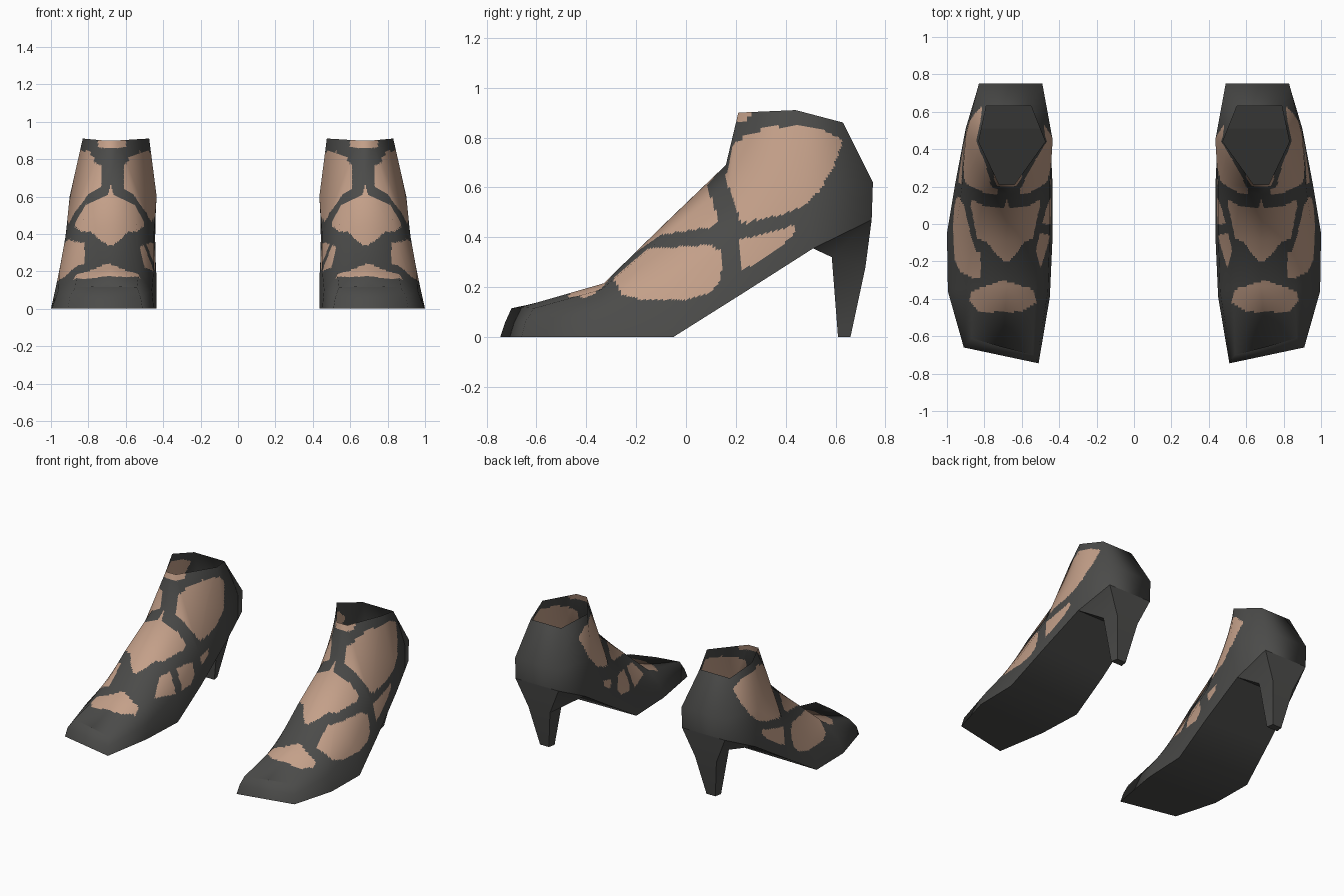
import bpy, bmesh
from mathutils import Vector

if "Cube" in bpy.data.objects:
    bpy.data.objects.remove(bpy.data.objects["Cube"])


def material(name, rgb):
    m = bpy.data.materials.new(name)
    m.diffuse_color = (*rgb, 1)
    m.use_nodes = True
    m.node_tree.nodes["Principled BSDF"].inputs["Base Color"].default_value = m.diffuse_color
    return m


LEATHER = material("charcoal leather", (0.07, 0.07, 0.067))
SKIN = material("skin tone", (0.55, 0.35, 0.25))

# Cross-sections from toe to heel; each runs outer sole edge, over the foot, inner sole edge
TOE = [(.91, -.66, 0), (.90, -.645, .06), (.87, -.61, .115), (.70, -.66, .12),
       (.54, -.70, .115), (.52, -.725, .06), (.51, -.745, 0)]
BALL = [(.995, -.36, 0), (.96, -.35, .10), (.86, -.34, .19), (.68, -.33, .215),
        (.53, -.34, .19), (.46, -.36, .10), (.45, -.39, 0)]
ARCH = [(1.0, -.05, 0), (.955, -.06, .20), (.84, -.08, .41), (.68, -.09, .45),
        (.54, -.08, .41), (.45, -.06, .20), (.435, -.06, 0)]
INSTEP = [(.955, .22, .17), (.92, .20, .40), (.80, .175, .62), (.68, .16, .69),
          (.56, .175, .62), (.45, .20, .40), (.435, .20, .16)]
ANKLE = [(.90, .51, .355), (.90, .47, .60), (.83, .44, .91),
         (.475, .44, .91), (.435, .45, .60), (.45, .51, .355)]
BACK = [(.83, .745, .47), (.83, .75, .62), (.79, .63, .86),
        (.55, .63, .86), (.49, .75, .62), (.49, .745, .47)]
THROAT = [(.72, .21, .90), (.64, .21, .90)]

# Skin openings between the straps, as (y, z) outlines
OUTER = [
    [(.14, .69), (.19, .77), (.24, .81), (.33, .84), (.45, .85), (.55, .83), (.63, .79),
     (.60, .70), (.54, .59), (.48, .53), (.38, .49), (.22, .455), (.19, .55)],
    [(-.31, .25), (-.28, .22), (-.26, .17), (-.18, .15), (0, .15), (.10, .18), (.14, .23),
     (.145, .34), (.10, .37), (-.05, .36), (-.19, .35)],
    [(.21, .39), (.30, .41), (.44, .45), (.44, .42), (.38, .36), (.28, .29), (.22, .27)],
]
INNER = [
    [(.14, .69), (.19, .77), (.25, .81), (.35, .84), (.46, .84), (.53, .77), (.47, .62),
     (.38, .52), (.23, .46), (.19, .55)],
    [(0, .20), (.10, .21), (.14, .26), (.13, .35), (0, .35)],
    [(-.23, .22), (-.06, .20), (-.05, .34), (-.14, .33)],
    [(.21, .36), (.30, .39), (.30, .35), (.22, .30)],
]
VAMP = [(-.2, .34), (-.1, .41), (.10, .44), (.13, .47), (.085, .61), (.14, .67), (0, .8), (-.3, .4)]
TONGUE = [(.15, .92), (.19, .86), (.22, .86), (.25, .875), (.29, .92)]
# Opening over the toes, as an (x, y) outline
TOES = [(.52, -.42), (.60, -.47), (.83, -.47), (.88, -.41), (.87, -.36), (.70, -.30), (.54, -.35)]


def inside(poly, a, b):
    hit = False
    for (a1, b1), (a2, b2) in zip(poly, poly[1:] + poly[:1]):
        if (b1 > b) != (b2 > b) and a < (a2 - a1) * (b - b1) / (b2 - b1) + a1:
            hit = not hit
    return hit


def is_skin(p):
    if inside(VAMP, p.y, p.z) or inside(TONGUE, p.y, p.z) or inside(TOES, p.x, p.y):
        return True
    if p.x > .66:
        side = OUTER if p.x > .82 else OUTER[:1]
        return (p.x > .73) and any(inside(s, p.y, p.z) for s in side)
    side = INNER if p.x < .54 else INNER[:1]
    return p.x < .61 and any(inside(s, p.y, p.z) for s in side)


def strip(a, b):
    return [[a[i], b[i], b[i + 1], a[i + 1]] for i in range(len(a) - 1)]


def mesh_object(name, faces, cuts=0):
    bm = bmesh.new()
    for f in faces:
        bm.faces.new([bm.verts.new(p) for p in f])
    bmesh.ops.remove_doubles(bm, verts=bm.verts, dist=1e-4)
    bmesh.ops.recalc_face_normals(bm, faces=bm.faces)
    if cuts:
        bmesh.ops.subdivide_edges(bm, edges=bm.edges, cuts=cuts, use_grid_fill=True)
    for f in bm.faces:
        f.smooth = True
    me = bpy.data.meshes.new(name)
    bm.to_mesh(me)
    bm.free()
    ob = bpy.data.objects.new(name, me)
    bpy.context.collection.objects.link(ob)
    me.materials.append(LEATHER)
    return ob


def activate(ob):
    bpy.ops.object.select_all(action='DESELECT')
    ob.select_set(True)
    bpy.context.view_layer.objects.active = ob


def pair(ob):
    ob.modifiers.new("other foot", 'MIRROR').use_mirror_merge = False


# Upper: toe box, vamp, ankle sides and heel counter
upper_faces = strip(TOE, BALL) + strip(BALL, ARCH) + strip(ARCH, INSTEP)
upper_faces += strip(ANKLE[:3], BACK[:3]) + strip(ANKLE[3:], BACK[3:])
upper_faces += [[BACK[0], BACK[1], BACK[4], BACK[5]], [BACK[1], BACK[2], BACK[3], BACK[4]]]
upper_faces += [TOE[:2] + TOE[5:], [TOE[1], TOE[2], TOE[4], TOE[5]], TOE[2:5]]
for side, t in ((0, THROAT[0]), (1, THROAT[1])):
    ins = INSTEP[::-1] if side else INSTEP
    ank = ANKLE[::-1] if side else ANKLE
    upper_faces += [[ins[0], ank[0], ank[1], ins[1]], [ins[1], ank[1], ank[2], t],
                    [ins[1], t, ins[2]], [ins[2], t, ins[3]]]
upper_faces.append([INSTEP[3], THROAT[0], THROAT[1]])

upper = mesh_object("upper", upper_faces, cuts=25)
upper.data.materials.append(SKIN)
for f in upper.data.polygons:
    f.material_index = int(is_skin(f.center))

# Carry the soft shading of the plain cage onto the finely divided upper
cage = mesh_object("shading_cage", upper_faces)
cage.hide_render = True
activate(upper)
dt = upper.modifiers.new("soft shading", 'DATA_TRANSFER')
dt.object = cage
dt.use_loop_data = True
dt.data_types_loops = {'CUSTOM_NORMAL'}
dt.loop_mapping = 'POLYINTERP_NEAREST'
bpy.ops.object.modifier_apply(modifier=dt.name)
bpy.data.objects.remove(cage)
pair(upper)

# Sole: flat under the ball, rising to the heel
edges = [(s[0], s[-1]) for s in (TOE, BALL, ARCH, INSTEP, ANKLE)]
sole = mesh_object("sole", [[a[0], b[0], b[1], a[1]] for a, b in zip(edges, edges[1:])])

# Heel: wide seat tapering to a small tip
rings = [
    [ANKLE[0], ANKLE[5], BACK[5], BACK[0]],
    [(.75, .585, .32), (.57, .585, .32), (.575, .72, .28), (.745, .72, .28)],
    [(.705, .61, 0), (.615, .61, 0), (.625, .66, 0), (.695, .66, 0)],
]
heel_faces = [rings[0], rings[-1]]
for a, b in zip(rings, rings[1:]):
    heel_faces += strip(a + a[:1], b + b[:1])
heel = mesh_object("heel", heel_faces)

for ob in (sole, heel):
    activate(ob)
    bpy.ops.object.shade_smooth_by_angle(angle=0.9)
    pair(ob)
